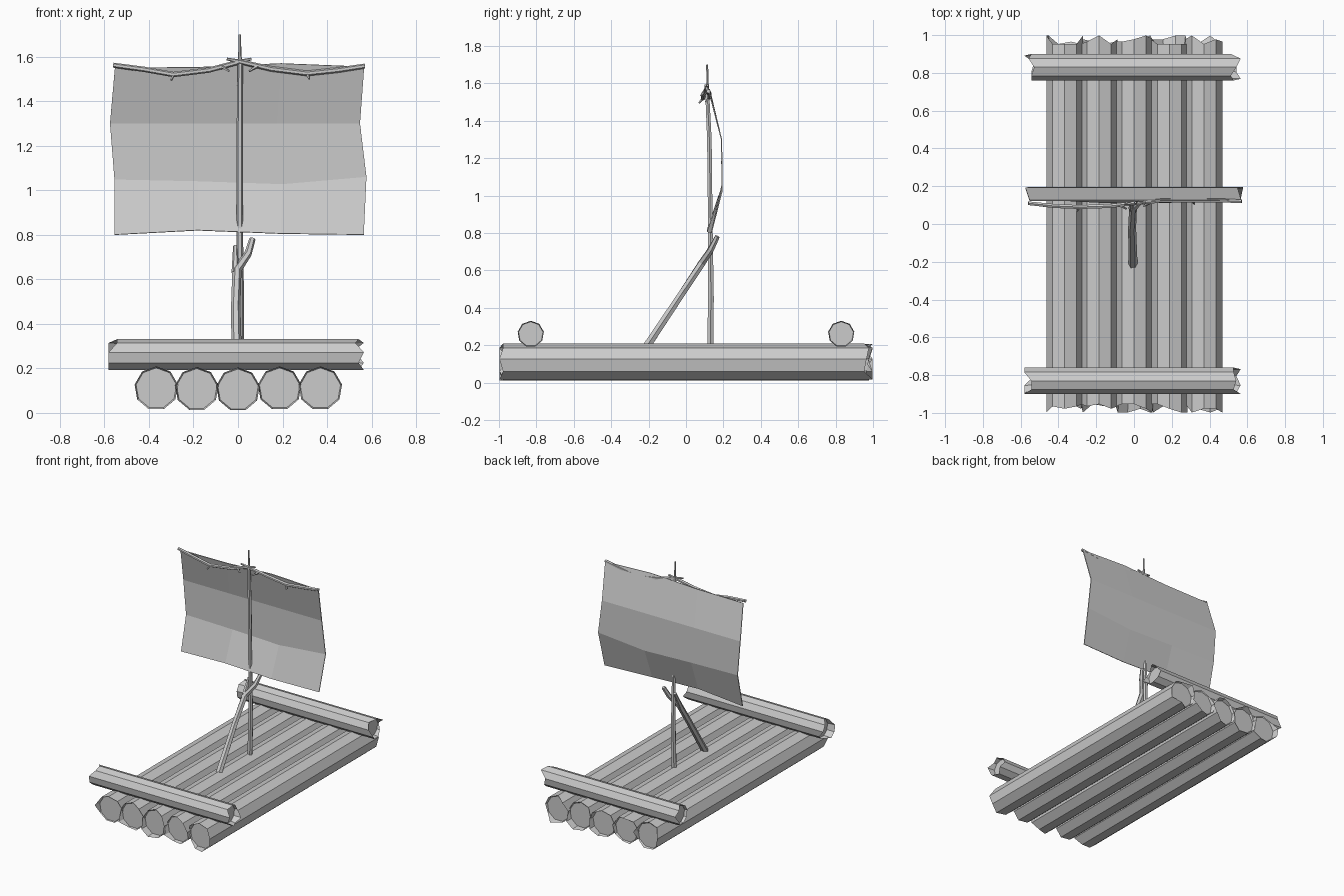
import bpy, bmesh, random
from math import sin, cos, pi, radians
from mathutils import Vector

if "Cube" in bpy.data.objects:
    bpy.data.objects.remove(bpy.data.objects["Cube"])

random.seed(7)


def mesh_object(name, bm):
    bmesh.ops.recalc_face_normals(bm, faces=bm.faces)
    me = bpy.data.meshes.new(name)
    bm.to_mesh(me)
    bm.free()
    ob = bpy.data.objects.new(name, me)
    bpy.context.collection.objects.link(ob)
    return ob


def log(name, loc, radius, half, jag, along_x=False, sides=9):
    """Log with flat cut ends recessed inside a splintered bark rim."""
    bm = bmesh.new()

    def ring(r, end, splinter):
        out = []
        for i in range(sides):
            a = pi / 2 + 2 * pi * i / sides
            s = end * (half + (random.choice((0.1, 0.35, 0.6, 1)) * jag if splinter else 0))
            u, w = r * cos(a), r * sin(a)
            p = Vector((s, u, w)) if along_x else Vector((u, s, w))
            out.append(bm.verts.new(p + Vector(loc)))
        return out

    rings = [ring(radius * 0.93, -1, False), ring(radius, -1, True),
             ring(radius, 1, True), ring(radius * 0.93, 1, False)]
    for a, b in zip(rings, rings[1:]):
        for i in range(sides):
            j = (i + 1) % sides
            bm.faces.new((a[i], a[j], b[j], b[i]))
    bm.faces.new(rings[0])
    bm.faces.new(rings[-1])
    return mesh_object(name, bm)


def branch(name, pts, sides=6):
    """Tapered bent stick; each point is x, y, z, radius."""
    bm = bmesh.new()
    ps = [Vector(p[:3]) for p in pts]
    rings = []
    for k, p in enumerate(ps):
        d = (ps[min(k + 1, len(ps) - 1)] - ps[max(k - 1, 0)]).normalized()
        ref = Vector((0, 1, 0)) if abs(d.y) < 0.8 else Vector((1, 0, 0))
        u = d.cross(ref).normalized()
        v = d.cross(u)
        rings.append([bm.verts.new(p + pts[k][3] * (u * cos(2 * pi * i / sides) + v * sin(2 * pi * i / sides)))
                      for i in range(sides)])
    for a, b in zip(rings, rings[1:]):
        for i in range(sides):
            j = (i + 1) % sides
            bm.faces.new((a[i], a[j], b[j], b[i]))
    bm.faces.new(rings[0])
    bm.faces.new(rings[-1])
    return mesh_object(name, bm)


# Deck logs
for i, (x, z) in enumerate([(-0.367, 0.11), (-0.185, 0.107), (0, 0.105), (0.187, 0.11), (0.37, 0.11)]):
    log(f"deck_log_{i + 1}", (x, 0, z), 0.099, 0.948, 0.05)

# Cross logs
for side, y in (("front", -0.83), ("back", 0.83)):
    log(f"cross_log_{side}", (-0.008, y, 0.26), 0.071, 0.515, 0.058, along_x=True)

# Mast
branch("mast", [(0.005, 0.13, 0.18, 0.018), (0.01, 0.133, 0.45, 0.018), (0.008, 0.13, 0.85, 0.014),
                (0.008, 0.125, 1.3, 0.014), (0.01, 0.113, 1.56, 0.012), (0.008, 0.115, 1.61, 0.007),
                (0.008, 0.113, 1.70, 0.006)])

# Forked brace leaning on the mast
branch("brace", [(-0.005, -0.22, 0.18, 0.024), (-0.01, -0.02, 0.48, 0.021), (-0.005, 0.085, 0.64, 0.021),
                 (0.045, 0.135, 0.715, 0.017), (0.065, 0.168, 0.782, 0.014)])
branch("brace_fork", [(-0.012, 0.08, 0.63, 0.017), (-0.012, 0.145, 0.75, 0.010)])

# Yard made of two bent branches with twig stubs
branch("yard_left", [(-0.56, 0.11, 1.562, 0.011), (-0.42, 0.095, 1.543, 0.012), (-0.29, 0.09, 1.52, 0.012),
                     (-0.13, 0.095, 1.54, 0.012), (0.0, 0.11, 1.575, 0.011), (0.06, 0.115, 1.59, 0.006)])
branch("yard_right", [(0.57, 0.12, 1.558, 0.011), (0.45, 0.125, 1.54, 0.012), (0.31, 0.125, 1.525, 0.012),
                      (0.15, 0.125, 1.545, 0.012), (0.02, 0.11, 1.575, 0.011), (-0.05, 0.105, 1.59, 0.006)])
for i, (x, y, z, dx) in enumerate([(-0.29, 0.09, 1.52, -0.01), (0.31, 0.125, 1.525, 0.01),
                                   (-0.08, 0.1, 1.56, 0.04), (0.09, 0.115, 1.56, -0.04)]):
    branch(f"yard_twig_{i + 1}", [(x, y, z, 0.008), (x + dx, y - 0.02, z - 0.025, 0.005)], 5)

# Billowing sail
rows = [(1.55, 0.125, -0.553, 0.567), (1.30, 0.19, -0.575, 0.548),
        (1.045, 0.193, -0.555, 0.577), (0.80, 0.135, -0.555, 0.565)]
lift = [(0, 0.003, 0.02, 0.005), (0,) * 4, (0.003, -0.005, -0.018, 0.015), (0, 0.02, 0.005, 0)]
bm = bmesh.new()
grid = []
for r, (z, y, x0, x1) in enumerate(rows):
    grid.append([bm.verts.new((x0 + (x1 - x0) * c / 3, y - (0.02 if r == 3 and c in (1, 2) else 0), z + lift[r][c]))
                 for c in range(4)])
for r in range(3):
    for c in range(3):
        bm.faces.new((grid[r][c], grid[r][c + 1], grid[r + 1][c + 1], grid[r + 1][c]))
sail = mesh_object("sail", bm)
cloth = sail.modifiers.new("cloth", "SOLIDIFY")
cloth.thickness = 0.006
cloth.offset = 0
